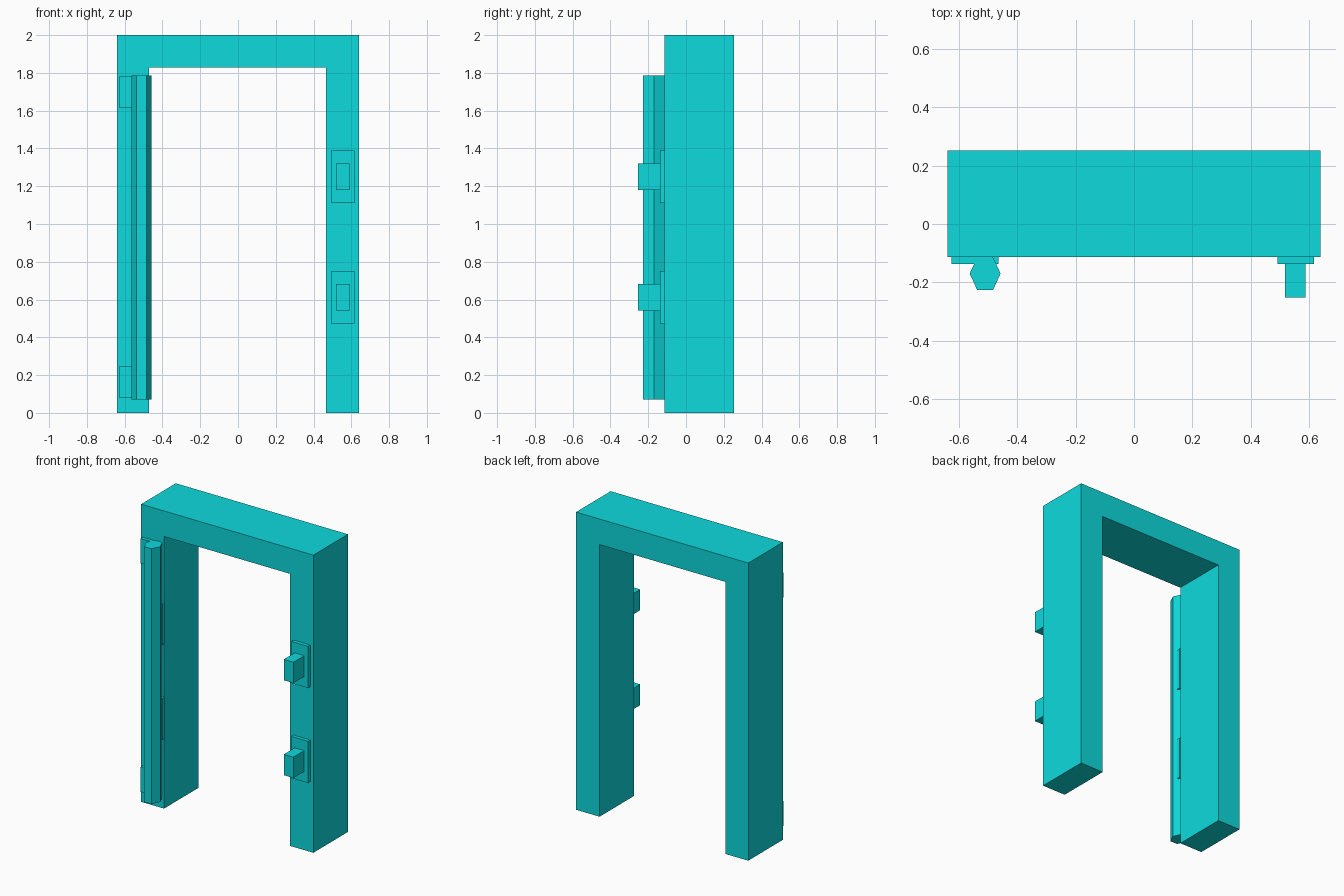
import bpy
import bmesh

default = bpy.data.objects.get("Cube")
if default:
    bpy.data.objects.remove(default, do_unlink=True)

teal = bpy.data.materials.new("teal")
teal.use_nodes = True
color = (0.004, 0.70, 0.72, 1)
teal.diffuse_color = color
teal.node_tree.nodes["Principled BSDF"].inputs["Base Color"].default_value = color


def prism(name, points, offset):
    """Extrude a closed planar outline along an offset."""
    bm = bmesh.new()
    face = bm.faces.new([bm.verts.new(p) for p in points])
    result = bmesh.ops.extrude_face_region(bm, geom=[face], use_keep_orig=True)
    moved = [v for v in result["geom"] if isinstance(v, bmesh.types.BMVert)]
    bmesh.ops.translate(bm, verts=moved, vec=offset)
    bmesh.ops.recalc_face_normals(bm, faces=bm.faces)
    mesh = bpy.data.meshes.new(name)
    bm.to_mesh(mesh)
    bm.free()
    mesh.materials.append(teal)
    obj = bpy.data.objects.new(name, mesh)
    bpy.context.collection.objects.link(obj)
    return obj


def box(name, x, y, z):
    """Box from its (min, max) range on each axis."""
    outline = [(x[0], y[0], z[0]), (x[1], y[0], z[0]),
               (x[1], y[1], z[0]), (x[0], y[1], z[0])]
    return prism(name, outline, (0, 0, z[1] - z[0]))


FRONT, BACK = -0.114, 0.253
PLATE = (-0.138, FRONT)

# Door frame: two legs and a lintel as one solid arch
arch = [(-0.64, 0), (-0.64, 2), (0.64, 2), (0.64, 0),
        (0.465, 0), (0.465, 1.828), (-0.47, 1.828), (-0.47, 0)]
prism("door_frame", [(x, FRONT, z) for x, z in arch], (0, BACK - FRONT, 0))

# Six-sided hinge post on the right leg
post = [(-0.538, -0.227), (-0.484, -0.227), (-0.458, -0.17),
        (-0.484, FRONT), (-0.538, FRONT), (-0.564, -0.17)]
prism("hinge_post", [(x, y, 0.07) for x, y in post], (0, 0, 1.715))

# Outer hinge leaves near the ends of the post
for name, low in (("lower", 0.08), ("upper", 1.615)):
    box(name + "_hinge_leaf", (-0.627, -0.50), PLATE, (low, low + 0.167))

# Latches on the left leg and matching inner leaves behind the post
for name, mid in (("lower", 0.612), ("upper", 1.25)):
    span = (mid - 0.14, mid + 0.14)
    box(name + "_inner_leaf", (-0.55, -0.465), PLATE, span)
    box(name + "_latch_plate", (0.493, 0.617), PLATE, span)
    box(name + "_latch_block", (0.518, 0.589), (-0.253, PLATE[0]),
        (mid - 0.07, mid + 0.07))
